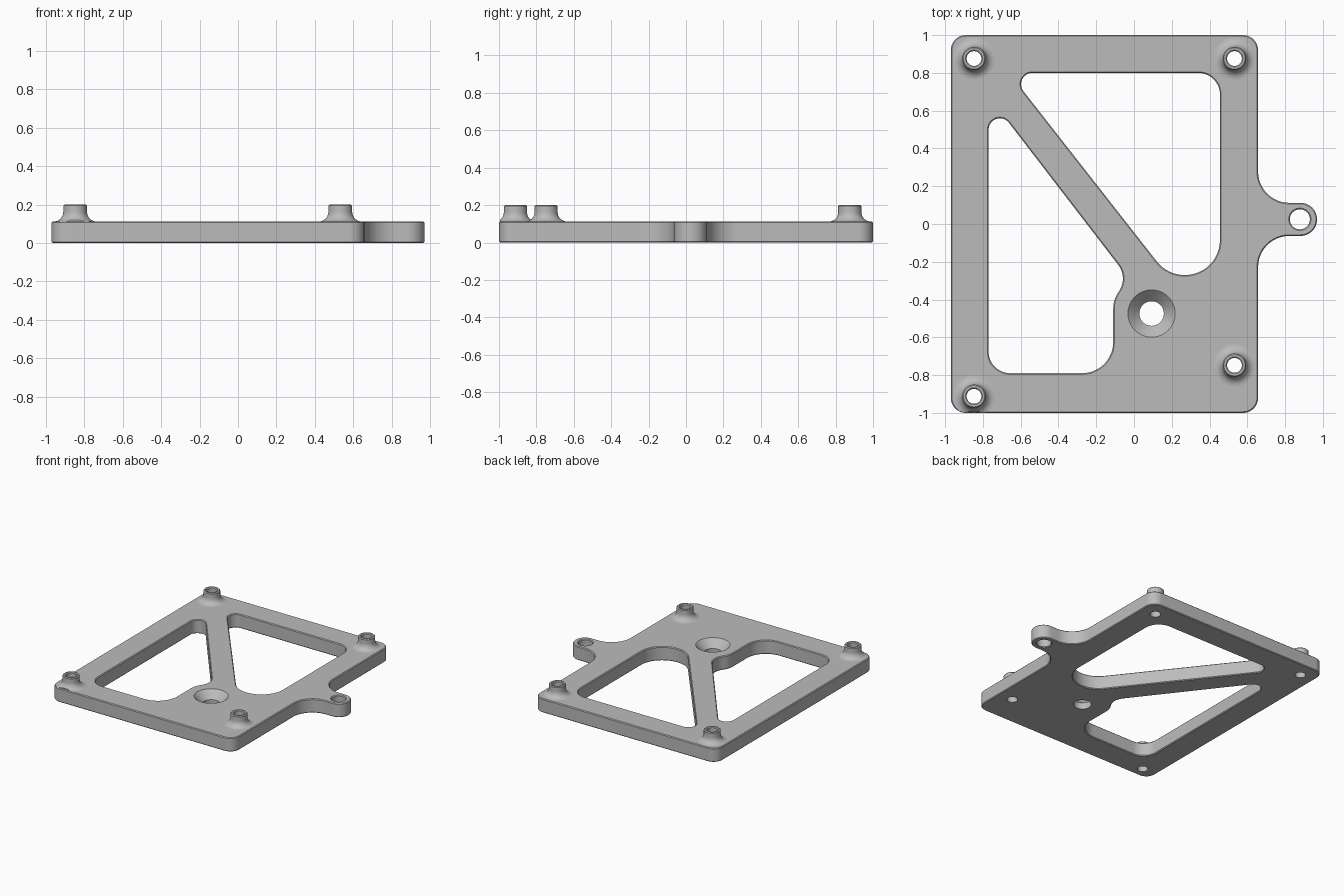
import bpy, bmesh, math
from mathutils import Vector

if "Cube" in bpy.data.objects:
    bpy.data.objects.remove(bpy.data.objects["Cube"])

HEIGHT, BOSS_TOP, EDGE = 0.112, 0.2, 0.006

grey = bpy.data.materials.new("plain_grey")
grey.use_nodes = True
grey.diffuse_color = (0.5, 0.5, 0.5, 1)
grey.node_tree.nodes["Principled BSDF"].inputs["Base Color"].default_value = grey.diffuse_color


def finish(bm, name):
    bmesh.ops.recalc_face_normals(bm, faces=bm.faces)
    mesh = bpy.data.meshes.new(name)
    bm.to_mesh(mesh)
    bm.free()
    mesh.materials.append(grey)
    obj = bpy.data.objects.new(name, mesh)
    bpy.context.collection.objects.link(obj)
    bpy.ops.object.select_all(action='DESELECT')
    obj.select_set(True)
    bpy.context.view_layer.objects.active = obj
    bpy.ops.object.shade_smooth_by_angle(angle=math.radians(30))
    return obj


def rounded(corners, steps=12):
    """Outline with a fillet of the given radius at each (x, y, radius) corner."""
    points = []
    for i, (x, y, r) in enumerate(corners):
        p = Vector((x, y))
        u = (Vector(corners[i - 1][:2]) - p).normalized()
        v = (Vector(corners[(i + 1) % len(corners)][:2]) - p).normalized()
        half = u.angle(v) / 2
        centre = p + (u + v).normalized() * (r / math.sin(half))
        a = p + u * (r / math.tan(half)) - centre
        b = p + v * (r / math.tan(half)) - centre
        start = math.atan2(a.y, a.x)
        sweep = math.atan2(a.x * b.y - a.y * b.x, a.dot(b))
        for k in range(steps + 1):
            t = start + sweep * k / steps
            q = centre + Vector((math.cos(t), math.sin(t))) * r
            if not points or (q - points[-1]).length > 0.001:
                points.append(q)
    return points


def circle(x, y, r, steps=40):
    """Clockwise circle, so that the solid lies on its left."""
    return [Vector((x + r * math.cos(t), y + r * math.sin(t)))
            for t in (-math.tau * k / steps for k in range(steps))]


def inset(points, d):
    """Shift an outline towards its left, into the solid."""
    out = []
    for i, p in enumerate(points):
        a = (p - points[i - 1]).normalized()
        b = (points[(i + 1) % len(points)] - p).normalized()
        n = Vector((-a.y - b.y, a.x + b.x)).normalized()
        out.append(p + n * (d / n.dot(Vector((-a.y, a.x)))))
    return out


def add_wall(bm, points, top, bottom):
    """Wall with chamfers at both rims; returns the lower and upper rim edges."""
    levels = [(bottom, 0), (0, bottom), (0, HEIGHT - top), (top, HEIGHT)]
    if not bottom:
        levels.pop(0)
    if not top:
        levels.pop()
    rings = [[bm.verts.new((p.x, p.y, z)) for p in inset(points, d)] for d, z in levels]
    count = len(points)
    for low, high in zip(rings, rings[1:]):
        for i in range(count):
            j = (i + 1) % count
            bm.faces.new((low[i], low[j], high[j], high[i]))
    return [[bm.edges.get((ring[i - 1], ring[i])) for i in range(count)]
            for ring in (rings[0], rings[-1])]


# Plate outline with its side lug
outline = rounded([(-.97, -1, .08), (.657, -1, .08), (.657, -.063, .165), (.969, -.063, .087),
                   (.969, .112, .087), (.657, .112, .165), (.657, 1, .08), (-.97, 1, .08)])

# Two openings divided by the diagonal brace
right_opening = rounded([(-.661, .8, .06), (.455, .8, .115), (.455, -.27, .185), (.177, -.27, .185)])
left_opening = rounded([(-.77, .676, .06), (-.03, -.286, .12), (-.11, -.4, .15),
                        (-.11, -.79, .165), (-.77, -.79, .115)])

bosses = [(-.847, .876), (.532, .876), (.532, -.748), (-.847, -.912)]
BORE = 0.039

# Each wall: outline, top chamfer, bottom chamfer
walls = [(outline, EDGE, EDGE), (right_opening, EDGE, EDGE), (left_opening, EDGE, EDGE),
         (circle(.878, .025, .053), EDGE, EDGE),
         (circle(.093, -.474, .065), .06, 0)]  # countersunk hole
walls += [(circle(x, y, BORE), 0, 0) for x, y in bosses]

bm = bmesh.new()
lower, upper = [], []
for wall in walls:
    low, high = add_wall(bm, *wall)
    lower += low
    upper += high
for rim, direction in ((lower, -1), (upper, 1)):
    bmesh.ops.triangle_fill(bm, edges=rim, use_beauty=True, normal=(0, 0, direction))
finish(bm, "mounting_plate")

# Hollow standoffs with flared feet
RADIUS, FLARE = 0.062, 0.05
profile = [(BORE, HEIGHT), (BORE, BOSS_TOP - EDGE), (BORE + EDGE, BOSS_TOP),
           (RADIUS - EDGE, BOSS_TOP), (RADIUS, BOSS_TOP - EDGE)]
for k in range(9):
    t = math.pi / 2 * k / 8
    profile.append((RADIUS + FLARE * (1 - math.cos(t)), HEIGHT + FLARE * (1 - math.sin(t))))

for n, (x, y) in enumerate(bosses):
    bm = bmesh.new()
    verts = [bm.verts.new((r, 0, z)) for r, z in profile]
    edges = [bm.edges.new(pair) for pair in zip(verts, verts[1:])]
    bmesh.ops.spin(bm, geom=verts + edges, cent=(0, 0, 0), axis=(0, 0, 1),
                   angle=math.tau, steps=40, use_merge=True)
    bmesh.ops.remove_doubles(bm, verts=bm.verts, dist=0.0001)
    bmesh.ops.translate(bm, verts=bm.verts, vec=(x, y, 0))
    # Trim the flare where it meets the plate's edge
    for v in bm.verts:
        v.co.y = max(v.co.y, -1 + EDGE)
    bmesh.ops.recalc_face_normals(bm, faces=bm.faces)
    # Keep the open shell facing outwards
    top_face = max(bm.faces, key=lambda f: f.calc_center_median().z)
    flip = top_face.normal.z < 0
    obj = finish(bm, f"standoff_{n + 1}")
    if flip:
        obj.data.flip_normals()
